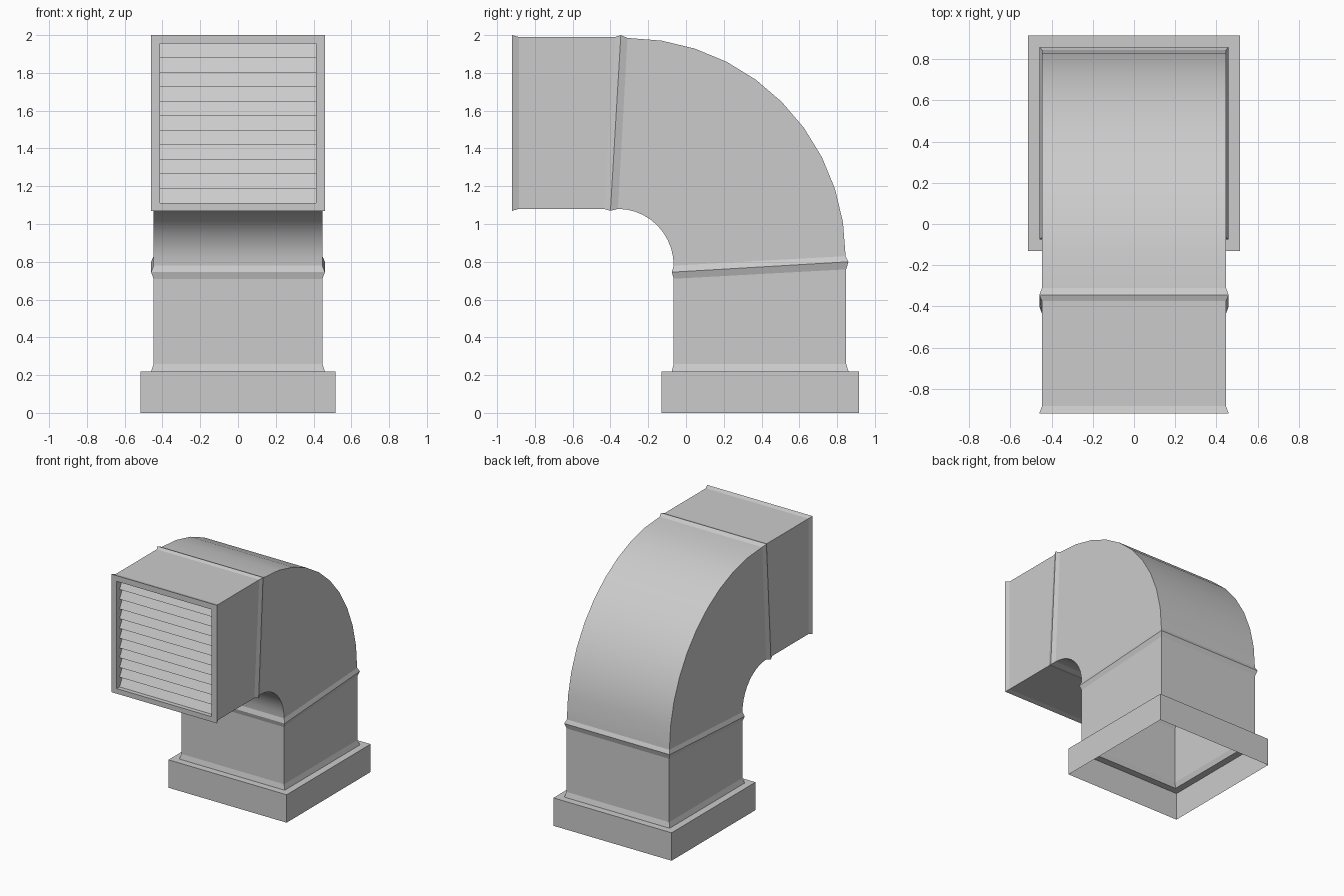
import bpy
from math import sin, cos, pi

old = bpy.data.objects.get("Cube")
if old:
    bpy.data.objects.remove(old, do_unlink=True)

metal = bpy.data.materials.new("galvanised grey")
metal.use_nodes = True
metal.diffuse_color = (0.6, 0.6, 0.6, 1)
metal.node_tree.nodes["Principled BSDF"].inputs["Base Color"].default_value = (0.6, 0.6, 0.6, 1)


def make_object(name, verts, faces):
    mesh = bpy.data.meshes.new(name)
    mesh.from_pydata(verts, [], faces)
    mesh.materials.append(metal)
    obj = bpy.data.objects.new(name, mesh)
    bpy.context.collection.objects.link(obj)
    return obj


def loft(name, rings):
    """Join rectangular rings, each given as half width, inner (y, z), outer (y, z)."""
    verts, faces = [], []
    for w, (yi, zi), (yo, zo) in rings:
        verts += [(-w, yi, zi), (w, yi, zi), (w, yo, zo), (-w, yo, zo)]
    for r in range(len(rings) - 1):
        for i in range(4):
            a, b, j = 4 * r, 4 * r + 4, (i + 1) % 4
            faces.append((b + i, b + j, a + j, a + i))
    return make_object(name, verts, faces)


WIDE, RIM, OPENING = 0.447, 0.46, 0.413
FRONT = -0.92

# Sections shared by neighbouring parts
outlet_start = (WIDE, (-0.885, 1.08), (-0.885, 1.99))
outlet_end = (WIDE, (-0.435, 1.08), (-0.375, 1.99))
elbow_start = (WIDE, (-0.36, 1.08), (-0.31, 1.985))
elbow_end = (WIDE, (-0.065, 0.78), (0.845, 0.83))
riser_start = (WIDE, (-0.065, 0.71), (0.848, 0.76))
riser_end = (WIDE, (-0.065, 0.26), (0.848, 0.26))
riser_foot = (RIM, (-0.075, 0.22), (0.86, 0.22))

# Outlet frame with recessed opening and flared rim
loft("outlet_frame", [
    (OPENING, (-0.84, 1.11), (-0.84, 1.955)),
    (OPENING, (FRONT, 1.11), (FRONT, 1.955)),
    (RIM, (FRONT, 1.07), (FRONT, 2.0)),
    outlet_start])

# Straight ducts and raised joint collars
loft("outlet_duct", [outlet_start, outlet_end])
loft("upper_collar", [outlet_end, (RIM, (-0.40, 1.07), (-0.345, 2.0)), elbow_start])
loft("lower_collar", [elbow_end, (RIM, (-0.075, 0.745), (0.86, 0.80)), riser_start])
loft("riser_duct", [riser_start, riser_end, riser_foot])

# Quarter-turn elbow
STEPS = 10
bend = []
for k in range(STEPS + 1):
    t = pi / 2 * k / STEPS
    inner = (-0.36 + 0.295 * sin(t), 0.78 + 0.30 * cos(t))
    outer = (-0.31 + 1.155 * sin(t), 0.83 + 1.155 * cos(t))
    bend.append((WIDE, inner, outer))
elbow = loft("elbow", bend)
bpy.ops.object.select_all(action='DESELECT')
elbow.select_set(True)
bpy.context.view_layer.objects.active = elbow
bpy.ops.object.shade_smooth_by_angle()

# Open-bottomed base plinth
loft("base_plinth", [
    riser_foot,
    (0.515, (-0.13, 0.22), (0.915, 0.22)),
    (0.515, (-0.13, 0), (0.915, 0))])

# Sloping louvre slats with flat undersides
SLATS = 11
pitch = (1.955 - 1.11) / SLATS
profile = []
for k in range(SLATS):
    z = 1.11 + k * pitch
    profile += [(-0.885, z), (-0.845, z + pitch)]
verts = [(x, y, z) for y, z in profile for x in (-OPENING, OPENING)]
faces = [(2 * k, 2 * k + 1, 2 * k + 3, 2 * k + 2) for k in range(len(profile) - 1)]
make_object("louvre_slats", verts, faces)
